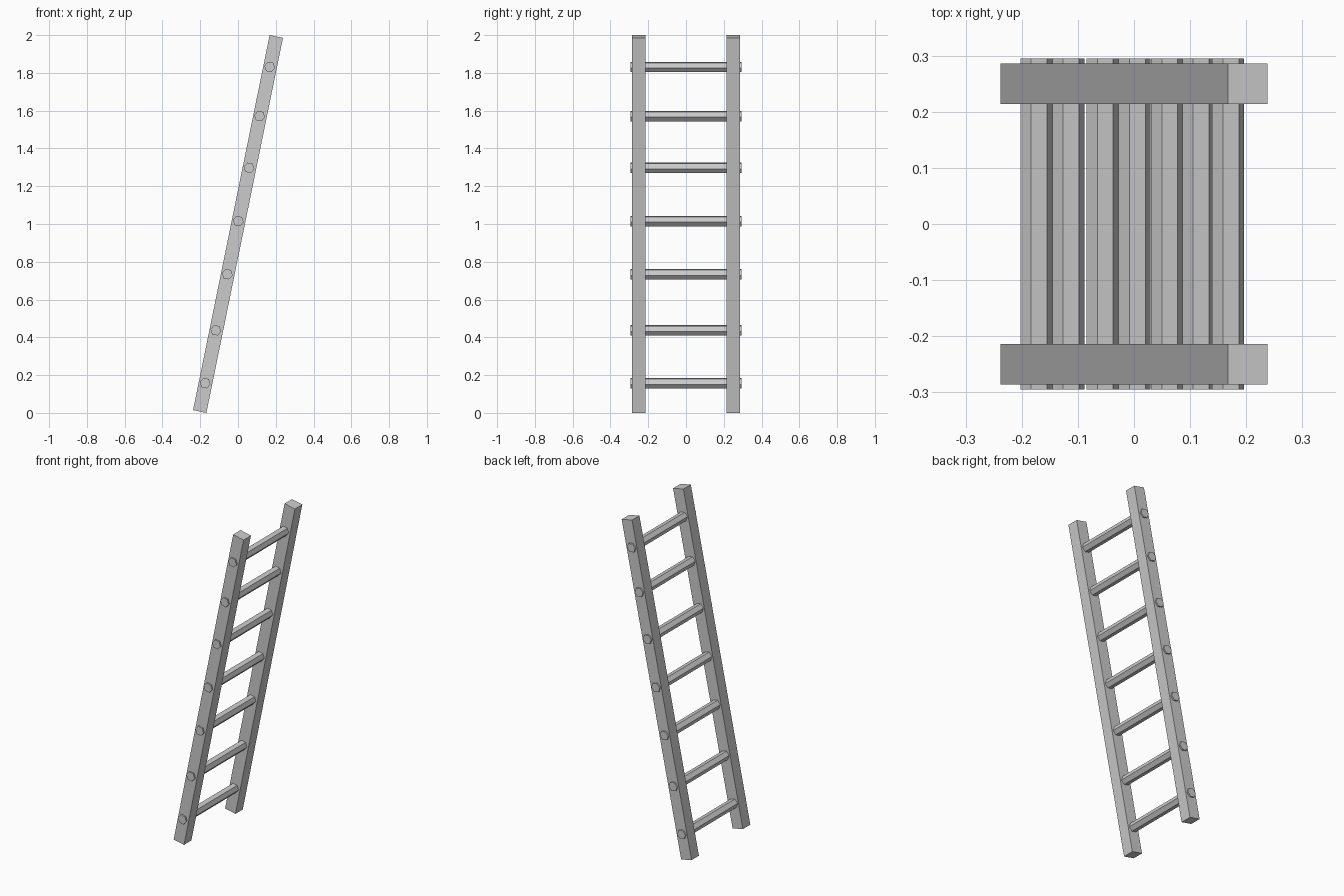
import bpy, bmesh
from math import radians
from mathutils import Matrix, Vector

if "Cube" in bpy.data.objects:
    bpy.data.objects.remove(bpy.data.objects["Cube"])

# Everything is built upright, then leaned about y around the ladder's centre
LEAN = Matrix.Translation((0, 0, 1)) @ Matrix.Rotation(radians(11.54), 4, 'Y')
COS_LEAN = 0.9798
RAIL, LENGTH = 0.072, 2.0266


def add_part(name, bm, transform):
    bm.transform(transform)
    bmesh.ops.recalc_face_normals(bm, faces=bm.faces)
    mesh = bpy.data.meshes.new(name)
    bm.to_mesh(mesh)
    bm.free()
    bpy.context.collection.objects.link(bpy.data.objects.new(name, mesh))


# Square side rails
for name, y in (("front_rail", -0.25), ("back_rail", 0.25)):
    bm = bmesh.new()
    bmesh.ops.create_cube(bm, size=1)
    add_part(name, bm, LEAN @ Matrix.Translation((0, y, 0))
             @ Matrix.Diagonal((RAIL, RAIL, LENGTH, 1)))

# Six-sided rungs passing through both rails, slightly uneven spacing;
# corners point across the rail width
rung_heights = (0.157, 0.437, 0.734, 1.015, 1.297, 1.571, 1.831)
for i, z in enumerate(rung_heights, 1):
    bm = bmesh.new()
    ring = [bm.verts.new(Matrix.Rotation(radians(60 * k), 3, 'Y')
                         @ Vector((0.029, -0.295, 0))) for k in range(6)]
    face = bm.faces.new(ring)
    side = bmesh.ops.extrude_face_region(bm, geom=[face], use_keep_orig=True)
    moved = [v for v in side["geom"] if isinstance(v, bmesh.types.BMVert)]
    bmesh.ops.translate(bm, verts=moved, vec=(0, 0.59, 0))
    add_part(f"rung_{i}", bm, LEAN @ Matrix.Translation((-0.002, 0, (z - 1) / COS_LEAN)))
